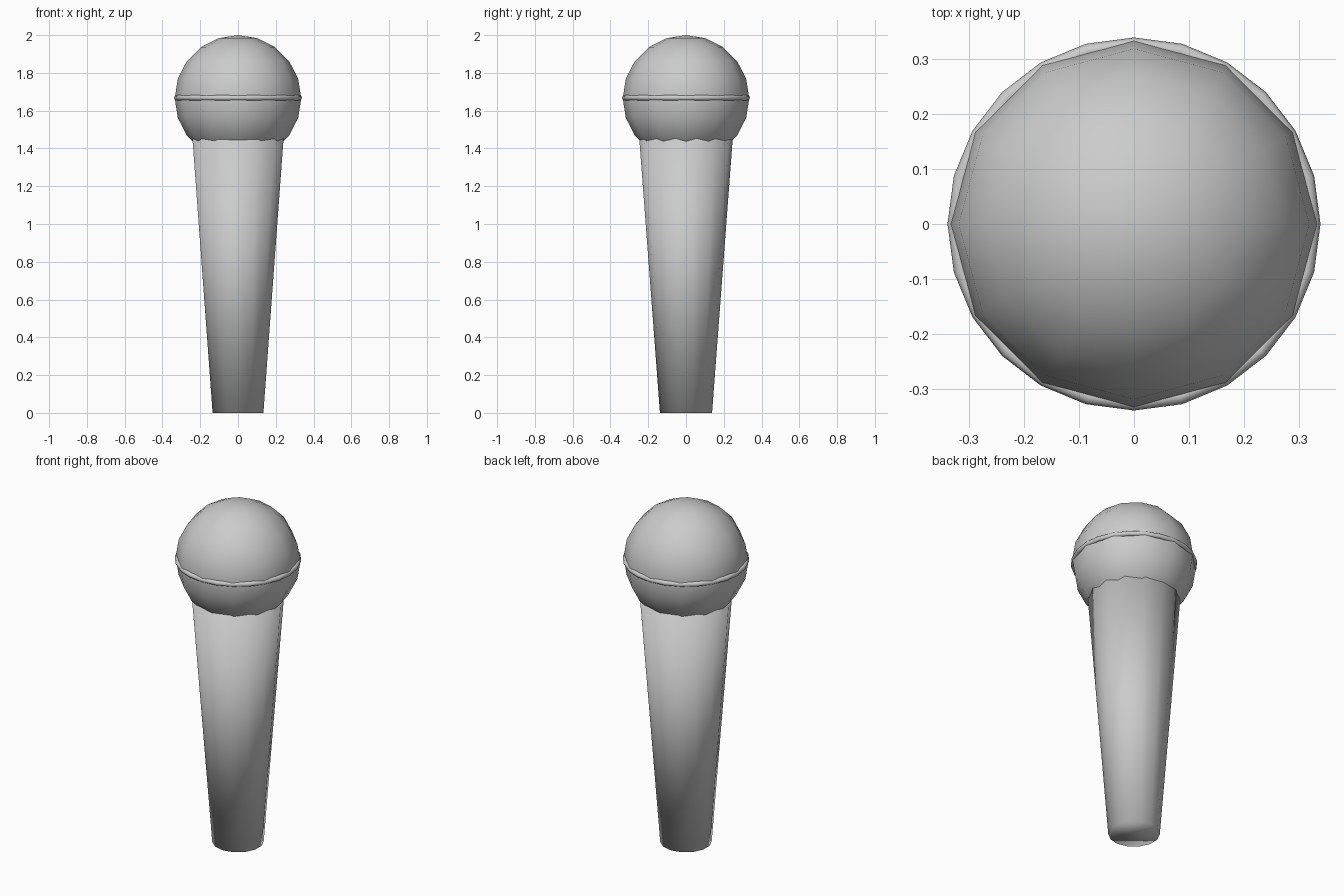
import bpy

if "Cube" in bpy.data.objects:
    bpy.data.objects.remove(bpy.data.objects["Cube"])


def finish(name):
    ob = bpy.context.object
    ob.name = name
    bpy.ops.object.shade_smooth()
    return ob


# tapered handle, top end tucked inside the head
bpy.ops.mesh.primitive_cone_add(vertices=14, radius1=0.138, radius2=0.248,
                                depth=1.46, location=(0, 0, 0.73))
finish("handle")

# low-poly ball grille
bpy.ops.mesh.primitive_uv_sphere_add(segments=12, ring_count=10, radius=0.335,
                                     location=(0, 0, 1.665))
finish("head_grille")

# thin band around the middle of the grille
bpy.ops.mesh.primitive_torus_add(major_segments=24, minor_segments=8,
                                 major_radius=0.325, minor_radius=0.014,
                                 location=(0, 0, 1.668))
finish("grille_band")
